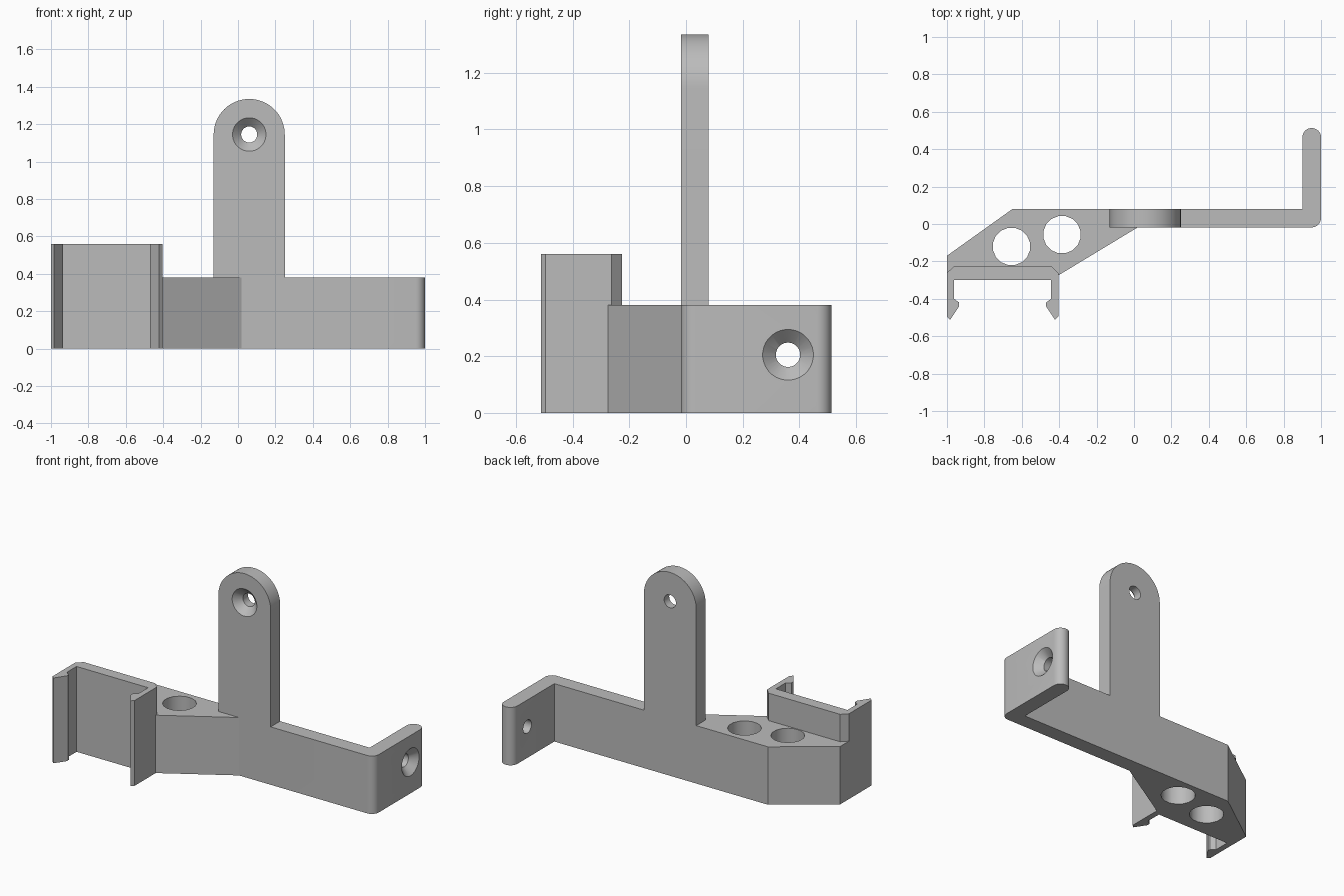
import bpy, bmesh
from math import pi, sin, cos
from mathutils import Vector, Matrix

cube = bpy.data.objects.get("Cube")
if cube:
    bpy.data.objects.remove(cube)

grey = bpy.data.materials.new("light grey plastic")
grey.use_nodes = True
colour = (0.5, 0.5, 0.5, 1)
grey.diffuse_color = colour
grey.node_tree.nodes["Principled BSDF"].inputs["Base Color"].default_value = colour


def finish(name, bm):
    bmesh.ops.recalc_face_normals(bm, faces=bm.faces)
    mesh = bpy.data.meshes.new(name)
    bm.to_mesh(mesh)
    bm.free()
    mesh.materials.append(grey)
    obj = bpy.data.objects.new(name, mesh)
    bpy.context.collection.objects.link(obj)
    return obj


def prism(name, outline, move):
    """Extrude a closed outline of 3D points along move."""
    bm = bmesh.new()
    face = bm.faces.new([bm.verts.new(p) for p in outline])
    out = bmesh.ops.extrude_face_region(bm, geom=[face])
    verts = [g for g in out["geom"] if isinstance(g, bmesh.types.BMVert)]
    bmesh.ops.translate(bm, verts=verts, vec=move)
    return finish(name, bm)


def arc(cx, cy, r, start, end, steps):
    angles = [start + (end - start) * i / steps for i in range(steps + 1)]
    return [(cx + r * cos(a), cy + r * sin(a)) for a in angles]


def combine(target, other, operation):
    """Boolean the other part into the target, then remove it."""
    mod = target.modifiers.new("combine", 'BOOLEAN')
    mod.operation, mod.solver, mod.object = operation, 'EXACT', other
    bpy.context.view_layer.objects.active = target
    bpy.ops.object.modifier_apply(modifier=mod.name)
    bpy.data.objects.remove(other)


def drill(target, centre, axis, r1, r2, length, sides=32):
    """Cut a round or tapered hole running from r1 to r2 along axis."""
    bm = bmesh.new()
    turn = Vector(axis).to_track_quat('Z', 'Y').to_matrix().to_4x4()
    bmesh.ops.create_cone(bm, cap_ends=True, segments=sides, radius1=r1,
                          radius2=r2, depth=length,
                          matrix=Matrix.Translation(centre) @ turn
                          @ Matrix.Rotation(pi / sides, 4, 'Z'))
    cutter = finish("hole_cutter", bm)
    cutter.hide_render = True
    combine(target, cutter, 'DIFFERENCE')


def screw_hole(target, mouth, axis):
    """Countersunk hole opening at mouth and running inwards along axis."""
    mouth, axis = Vector(mouth), Vector(axis)
    drill(target, mouth + axis * 0.05, axis, 0.043, 0.043, 0.3)
    drill(target, mouth + axis * 0.0175, axis, 0.1, 0.043, 0.055)


# Base arm with rounded right-hand end and corner
plan = [(-1, -0.17), (-1, -0.275), (-0.405, -0.275), (0.02, -0.018)]
plan += arc(0.95, 0.032, 0.05, -pi / 2, 0, 8)
plan += arc(0.95, 0.463, 0.05, 0, pi, 16)
plan += [(0.9, 0.08), (-0.65, 0.08)]
bracket = prism("wall_bracket", [(x, y, 0) for x, y in plan], (0, 0, 0.38))

# Upright tab with round top
tab = [(-0.13, 0.2), (0.25, 0.2)] + arc(0.06, 1.145, 0.19, 0, pi, 32)
combine(bracket, prism("upright_tab", [(x, -0.018, z) for x, z in tab],
                       (0, 0.098, 0)), 'UNION')

# Snap clip: half a profile mirrored about its middle
mid = -0.7025
half = [(0.26, -0.225), (0.2975, -0.262), (0.2975, -0.495), (0.28, -0.512),
        (0.232, -0.44), (0.232, -0.42), (0.26, -0.4), (0.26, -0.3)]
clip = [(mid + x, y, 0) for x, y in half]
clip += [(mid - x, y, 0) for x, y in reversed(half)]
combine(bracket, prism("snap_clip", clip, (0, 0, 0.56)), 'UNION')

# Two cable holes and two countersunk screw holes
for x, y in ((-0.655, -0.12), (-0.385, -0.057)):
    drill(bracket, (x, y, 0.2), (0, 0, 1), 0.101, 0.101, 1, 16)
screw_hole(bracket, (0.06, -0.018, 1.145), (0, 1, 0))
screw_hole(bracket, (1, 0.36, 0.205), (-1, 0, 0))

# Smooth the rounded faces, keep the edges sharp
bpy.ops.object.select_all(action='DESELECT')
bracket.select_set(True)
bpy.context.view_layer.objects.active = bracket
bpy.ops.object.shade_smooth_by_angle(angle=pi / 6)
